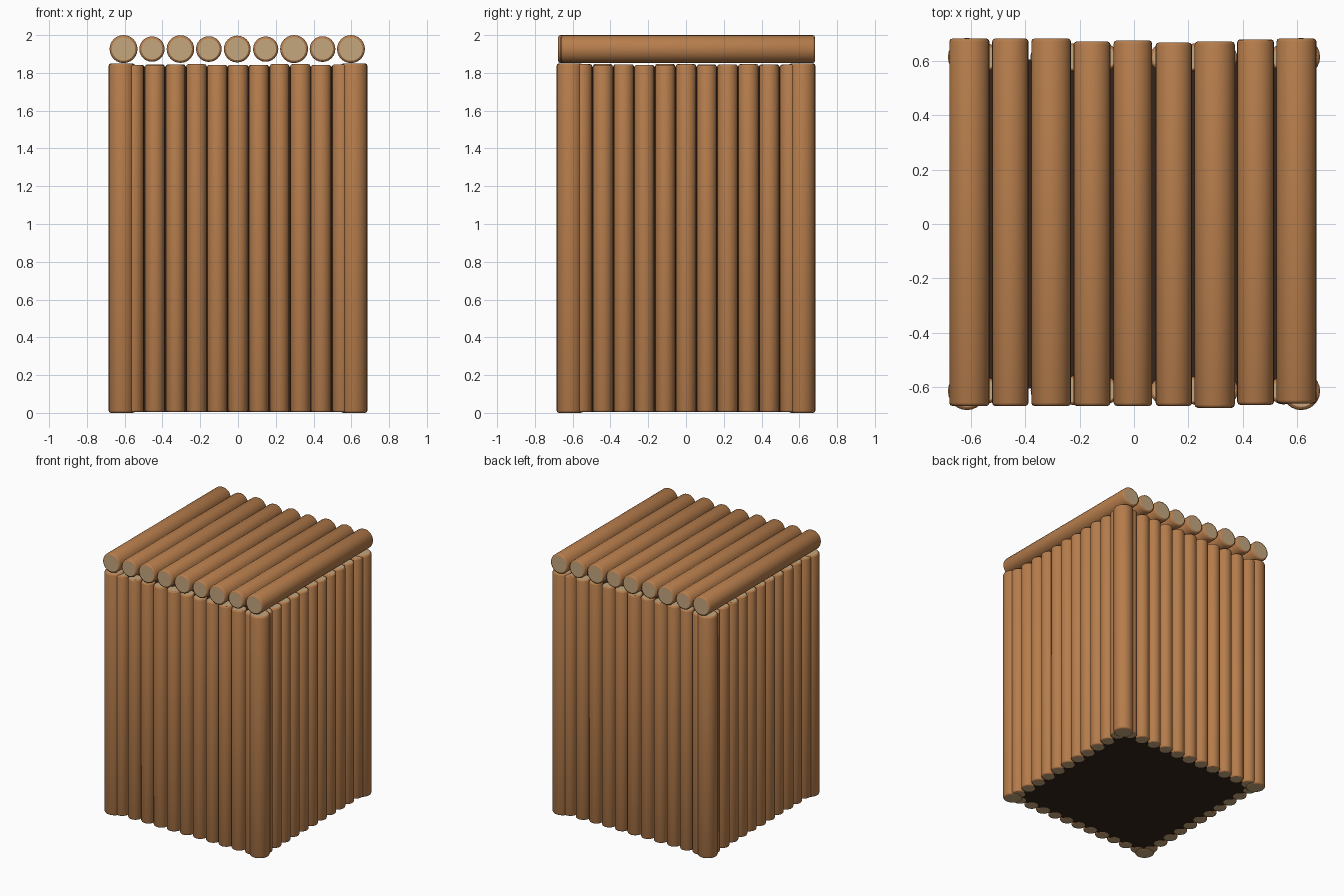
import bpy, bmesh, math, random
from mathutils import Matrix, Vector

if "Cube" in bpy.data.objects:
    bpy.data.objects.remove(bpy.data.objects["Cube"])

random.seed(4)

def material(name, rgb):
    m = bpy.data.materials.new(name)
    m.diffuse_color = (*rgb, 1)
    m.use_nodes = True
    m.node_tree.nodes["Principled BSDF"].inputs["Base Color"].default_value = m.diffuse_color
    return m

BARK = material("bark brown", (0.47, 0.205, 0.072))
CUT = material("cut wood tan", (0.56, 0.39, 0.21))
DARK = material("dark gap brown", (0.036, 0.018, 0.012))

def log(name, start, end, radius, bevel=0.012, sides=24):
    """Round log with bevelled rims and pale cut ends."""
    a, b = Vector(start), Vector(end)
    axis = b - a
    bm = bmesh.new()
    bmesh.ops.create_cone(bm, cap_ends=True, segments=sides, radius1=radius,
                          radius2=radius, depth=axis.length)
    rims = [e for e in bm.edges if abs(e.verts[0].co.z - e.verts[1].co.z) < 1e-5]
    bmesh.ops.bevel(bm, geom=rims, offset=bevel, segments=2, profile=0.5,
                    affect='EDGES')
    for f in bm.faces:
        cap = len(f.verts) > 4
        f.material_index = 1 if cap else 0
        f.smooth = not cap
    turn = axis.to_track_quat('Z', 'Y').to_matrix().to_4x4()
    bmesh.ops.transform(bm, verts=bm.verts,
                        matrix=Matrix.Translation((a + b) / 2) @ turn)
    me = bpy.data.meshes.new(name)
    bm.to_mesh(me)
    bm.free()
    me.materials.append(BARK)
    me.materials.append(CUT)
    ob = bpy.data.objects.new(name, me)
    bpy.context.collection.objects.link(ob)
    return ob

# Dark core filling the gaps behind the logs
bpy.ops.mesh.primitive_cube_add(size=1, location=(0, 0, 0.92))
core = bpy.context.object
core.name = "dark_core"
core.scale = (1.21, 1.21, 1.83)
core.data.materials.append(DARK)

# Corner posts
for sx in (-1, 1):
    for sy in (-1, 1):
        log("corner_post", (sx * 0.615, sy * 0.615, 0),
            (sx * 0.615, sy * 0.615, 1.85), 0.07)

# Four walls of upright logs
for side in range(4):
    rot = Matrix.Rotation(side * math.pi / 2, 3, 'Z')
    for i in range(-5, 6):
        x = i * 0.11
        r = 0.052 + random.uniform(-0.002, 0.002)
        top = 1.845 + random.uniform(-0.004, 0.002)
        log("wall_log", rot @ Vector((x, -0.613, 0.004)),
            rot @ Vector((x, -0.613, top)), r, 0.01)

# Roof logs running front to back: radius, front end, back end
roof = [(0.074, -0.670, 0.683), (0.067, -0.670, 0.683), (0.073, -0.670, 0.683),
        (0.068, -0.670, 0.672), (0.071, -0.670, 0.676), (0.067, -0.670, 0.668),
        (0.074, -0.677, 0.672), (0.068, -0.666, 0.680), (0.074, -0.660, 0.683)]
for i, (r, y0, y1) in enumerate(roof):
    x = (i - 4) * 0.1505 - 0.004
    log("roof_log", (x, y0, 1.926), (x, y1, 1.926), r, 0.012)
